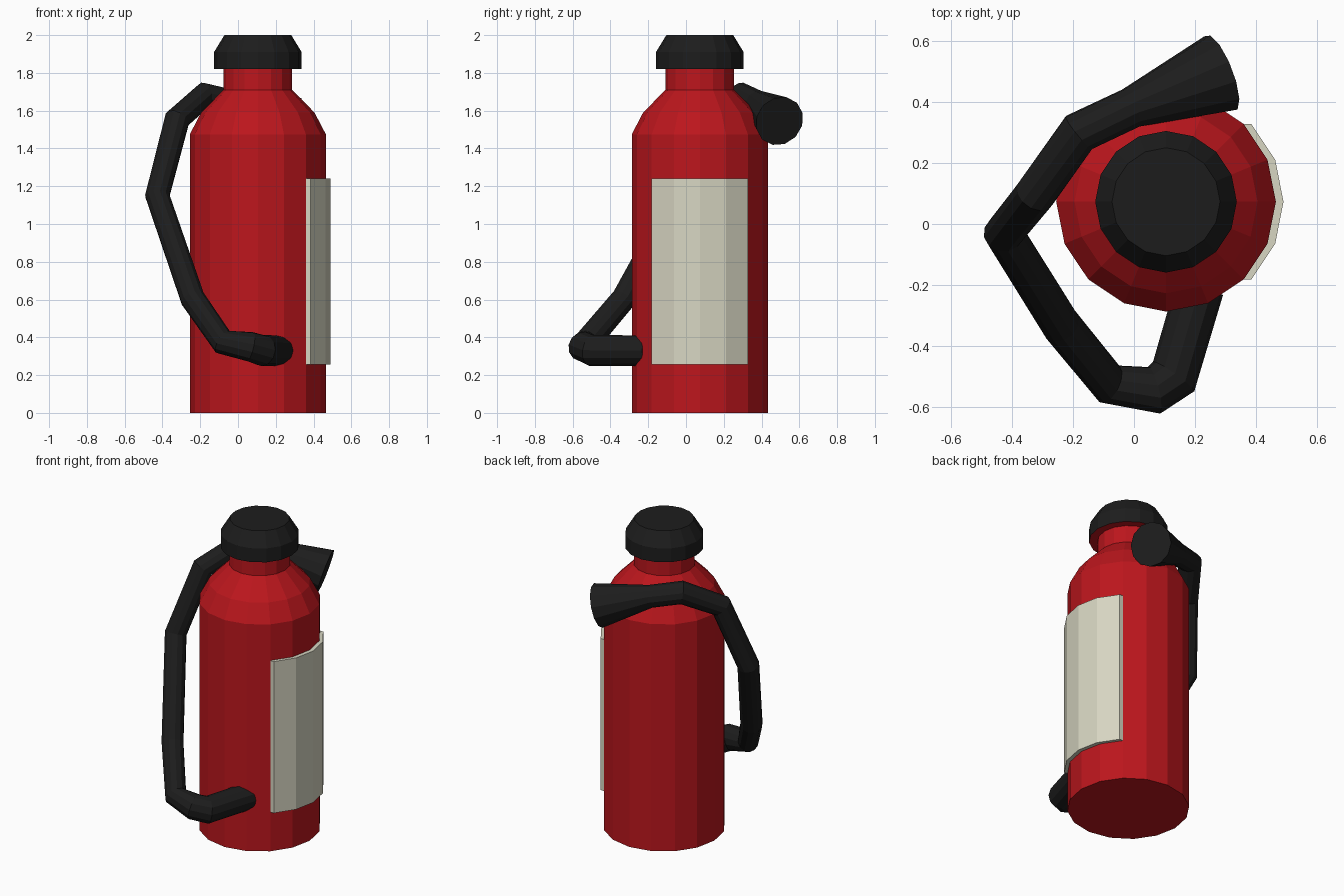
import bpy
from math import cos, sin, pi

if "Cube" in bpy.data.objects:
    bpy.data.objects.remove(bpy.data.objects["Cube"])

CX, CY, SIDES = 0.105, 0.073, 16


def material(name, rgb):
    m = bpy.data.materials.new(name)
    m.diffuse_color = (*rgb, 1)
    m.use_nodes = True
    m.node_tree.nodes["Principled BSDF"].inputs["Base Color"].default_value = m.diffuse_color
    return m


RED = material("red_paint", (0.50, 0.008, 0.012))
BLACK = material("black_rubber", (0.012, 0.012, 0.012))
CREAM = material("cream_paper", (0.68, 0.67, 0.54))


def add_mesh(name, verts, faces, mat):
    me = bpy.data.meshes.new(name)
    me.from_pydata(verts, [], faces)
    me.materials.append(mat)
    ob = bpy.data.objects.new(name, me)
    bpy.context.collection.objects.link(ob)
    return ob


def rim(r, i):
    a = 2 * pi * i / SIDES
    return CX + r * cos(a), CY + r * sin(a)


def lathe(name, profile, mat, bottom=False, top=False):
    n = SIDES
    verts = [(*rim(r, i), z) for r, z in profile for i in range(n)]
    faces = [(k * n + i, k * n + (i + 1) % n, (k + 1) * n + (i + 1) % n, (k + 1) * n + i)
             for k in range(len(profile) - 1) for i in range(n)]
    if bottom:
        faces.append(tuple(reversed(range(n))))
    if top:
        faces.append(tuple(range(len(verts) - n, len(verts))))
    return add_mesh(name, verts, faces, mat)


# Tank with shoulder, neck and the flange under the cap
lathe("tank", [(0.36, 0), (0.36, 1.475), (0.30, 1.59), (0.182, 1.71),
               (0.182, 1.82), (0.232, 1.82)], RED, bottom=True)

# Cap
lathe("cap", [(0.232, 1.82), (0.232, 1.91), (0.177, 2.0)], BLACK, top=True)

# Label: the tank's facets pushed out along x
ring = [rim(0.36, i) for i in range(-2, 3)]
outline = ring + [(x + 0.025, y) for x, y in reversed(ring)]
m = len(outline)
verts = [(x, y, z) for z in (0.255, 1.24) for x, y in outline]
faces = [((i + 1) % m, i, i + m, (i + 1) % m + m) for i in range(m)]
for i in range(4):
    quad = (i, i + 1, m - 2 - i, m - 1 - i)
    faces += [quad, tuple(m + q for q in reversed(quad))]
add_mesh("label", verts, faces, CREAM)

# Hose flaring into the nozzle: x, y, z, radius
path = [
    (0.215, -0.21, 0.33, 0.08),
    (0.13, -0.50, 0.33, 0.083),
    (0.065, -0.545, 0.35, 0.08),
    (-0.08, -0.525, 0.375, 0.068),
    (-0.24, -0.33, 0.605, 0.066),
    (-0.427, -0.03, 1.15, 0.066),
    (-0.322, 0.10, 1.555, 0.068),
    (-0.18, 0.30, 1.68, 0.07),
    (-0.01, 0.38, 1.64, 0.068),
    (0.285, 0.495, 1.545, 0.134),
]
curve = bpy.data.curves.new("hose", "CURVE")
curve.dimensions = "3D"
curve.bevel_depth = 1.0
curve.bevel_resolution = 4
curve.use_fill_caps = True
spline = curve.splines.new("POLY")
spline.points.add(len(path) - 1)
for p, (x, y, z, r) in zip(spline.points, path):
    p.co = (x, y, z, 1)
    p.radius = r
spline.use_smooth = False
curve.materials.append(BLACK)
bpy.context.collection.objects.link(bpy.data.objects.new("hose_and_nozzle", curve))
